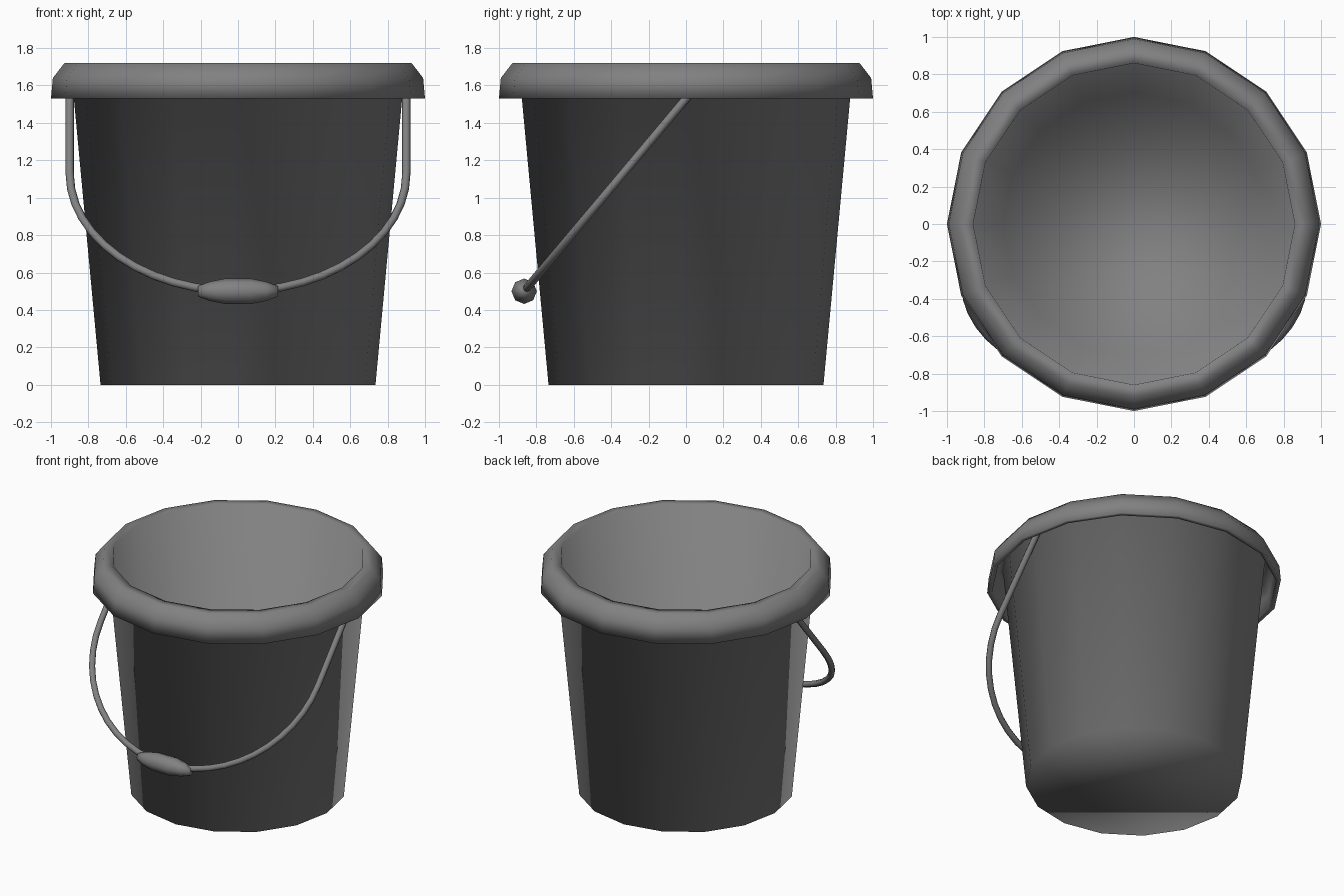
import bpy, bmesh
from math import sin, cos, pi

cube = bpy.data.objects.get("Cube")
if cube:
    bpy.data.objects.remove(cube, do_unlink=True)

# Single grey material
grey = bpy.data.materials.new("bucket_grey")
grey.use_nodes = True
colour = (0.22, 0.22, 0.22, 1)
grey.diffuse_color = colour
grey.node_tree.nodes["Principled BSDF"].inputs["Base Color"].default_value = colour


def lathe(name, profile, sides):
    """Revolve (radius, height) points around z into a closed smooth solid."""
    bm = bmesh.new()
    rings = [[bm.verts.new((r * cos(2 * pi * i / sides), r * sin(2 * pi * i / sides), z))
              for i in range(sides)] for r, z in profile]
    for low, high in zip(rings, rings[1:]):
        for i in range(sides):
            j = (i + 1) % sides
            bm.faces.new((low[i], low[j], high[j], high[i]))
    bm.faces.new(rings[0][::-1])
    bm.faces.new(rings[-1])
    for f in bm.faces:
        f.smooth = True
    mesh = bpy.data.meshes.new(name)
    bm.to_mesh(mesh)
    bm.free()
    mesh.materials.append(grey)
    obj = bpy.data.objects.new(name, mesh)
    bpy.context.collection.objects.link(obj)
    return obj


# Thick bucket wall with a rolled rim that is hollow underneath
outer_wall = [(0.735, 0), (0.892, 1.685)]
rim_inside = [(0.912, 1.685), (0.957, 1.625), (0.967, 1.53)]
rim_outside = [(1.0, 1.53), (0.99, 1.64), (0.928, 1.72)]
inner_wall = [(0.86, 1.72), (0.705, 0.035)]
lathe("bucket", outer_wall + rim_inside + rim_outside + inner_wall, 16)

# Wire handle: straight arms joined by a half ellipse, tilted to the front
GRIP_Z, ARM_Z, HALF = 0.5, 1.13, 0.9


def on_plane(x, z):
    return (x, 0.84 * (z - 1.53), z)


path = [on_plane(-HALF, 1.64)]
for k in range(25):
    a = pi * k / 24
    path.append(on_plane(-HALF * cos(a), ARM_Z - (ARM_Z - GRIP_Z) * sin(a)))
path.append(on_plane(HALF, 1.64))

curve = bpy.data.curves.new("wire_handle", "CURVE")
curve.dimensions = "3D"
curve.bevel_depth = 0.022
curve.bevel_resolution = 2
curve.use_fill_caps = True
spline = curve.splines.new("POLY")
spline.points.add(len(path) - 1)
for point, co in zip(spline.points, path):
    point.co = (*co, 1)
spline.use_smooth = True
curve.materials.append(grey)
handle = bpy.data.objects.new("wire_handle", curve)
bpy.context.collection.objects.link(handle)

# Spindle-shaped grip in the middle of the handle
half_grip = [(0.028, 0.215), (0.052, 0.15), (0.068, 0.07)]
grip = lathe("handle_grip", [(r, -x) for r, x in half_grip] + half_grip[::-1], 8)
grip.rotation_euler = (0, pi / 2, 0)
grip.location = on_plane(0, GRIP_Z)
